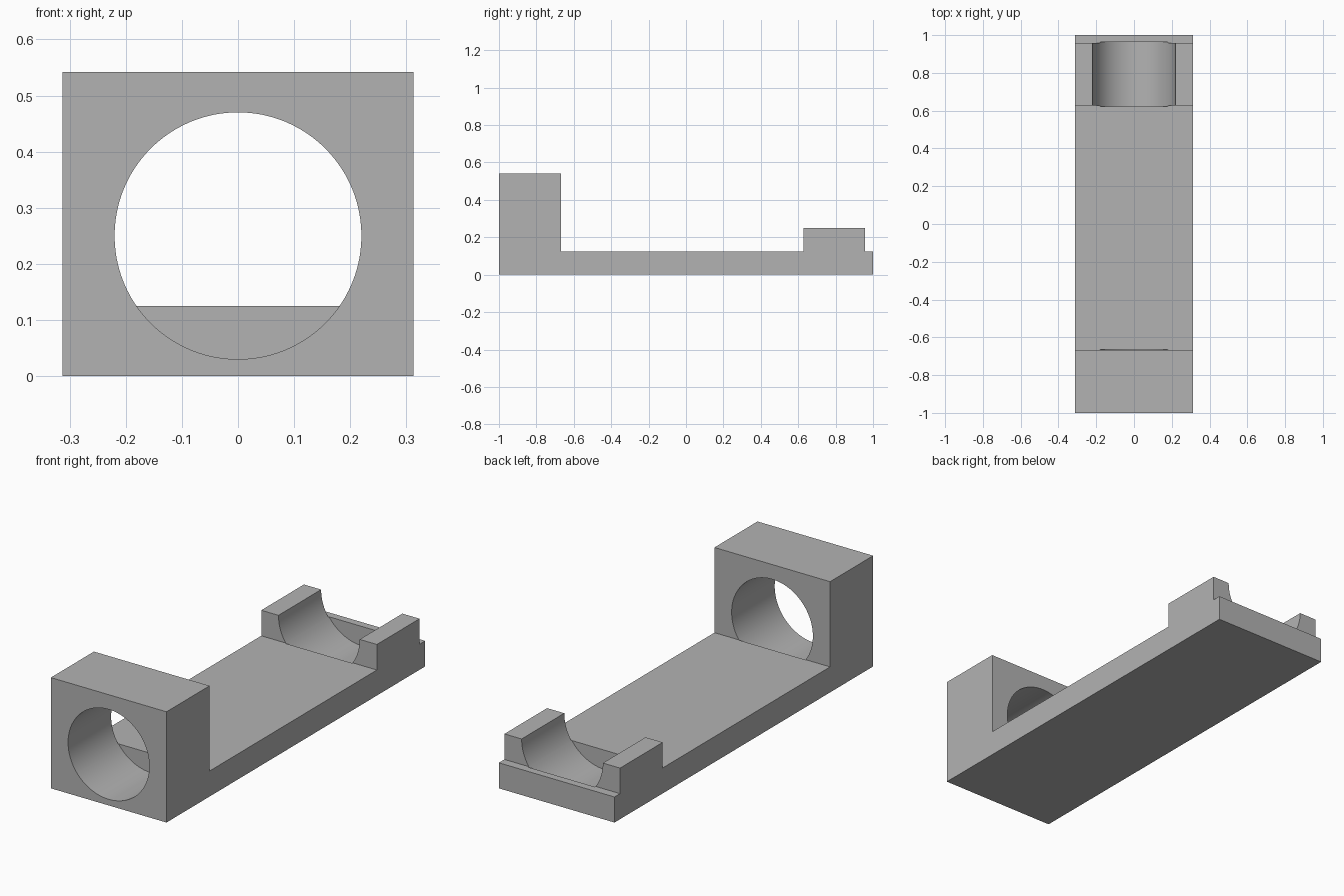
import bpy
import bmesh
import math

default = bpy.data.objects.get("Cube")
if default:
    bpy.data.objects.remove(default, do_unlink=True)

HALF_WIDTH = 0.313
BORE_RADIUS, BORE_HEIGHT = 0.22, 0.25

grey = bpy.data.materials.new("plain grey")
grey.use_nodes = True
colour = (0.45, 0.45, 0.45, 1)
grey.diffuse_color = colour
grey.node_tree.nodes["Principled BSDF"].inputs["Base Color"].default_value = colour


def extrude_profile(name, points):
    """Extrude a (y, z) side outline across the full width."""
    bm = bmesh.new()
    face = bm.faces.new([bm.verts.new((-HALF_WIDTH, y, z)) for y, z in points])
    moved = bmesh.ops.extrude_face_region(bm, geom=[face])["geom"]
    bmesh.ops.translate(bm, vec=(2 * HALF_WIDTH, 0, 0),
                        verts=[v for v in moved if isinstance(v, bmesh.types.BMVert)])
    bmesh.ops.recalc_face_normals(bm, faces=bm.faces)
    mesh = bpy.data.meshes.new(name)
    bm.to_mesh(mesh)
    bm.free()
    mesh.materials.append(grey)
    obj = bpy.data.objects.new(name, mesh)
    bpy.context.collection.objects.link(obj)
    return obj


def cut_bore(target, y_start, y_end):
    """Cut a round bore along y between two depths."""
    bpy.ops.mesh.primitive_cylinder_add(
        vertices=96, radius=BORE_RADIUS, depth=y_end - y_start,
        location=(0, (y_start + y_end) / 2, BORE_HEIGHT),
        rotation=(math.pi / 2, 0, 0))
    cutter = bpy.context.object
    cutter.name = "bore_cutter"
    cutter.hide_render = True
    cutter.data.materials.append(grey)
    mod = target.modifiers.new("bore", "BOOLEAN")
    mod.operation = "DIFFERENCE"
    mod.solver = "EXACT"
    mod.object = cutter
    bpy.ops.object.select_all(action="DESELECT")
    target.select_set(True)
    bpy.context.view_layer.objects.active = target
    bpy.ops.object.modifier_apply(modifier=mod.name)
    bpy.data.objects.remove(cutter, do_unlink=True)


# Base plate with the tall front block and low rear cradle in one outline
body = extrude_profile("bracket_body", [
    (-1, 0), (1, 0), (1, 0.125), (0.957, 0.125), (0.957, 0.25),
    (0.627, 0.25), (0.627, 0.125), (-0.667, 0.125), (-0.667, 0.542), (-1, 0.542)])

# Round hole through the front block, then the half-round rear seat
cut_bore(body, -1.1, -0.665)
cut_bore(body, 0.623, 0.963)

bpy.ops.object.shade_smooth_by_angle(angle=math.radians(30))
